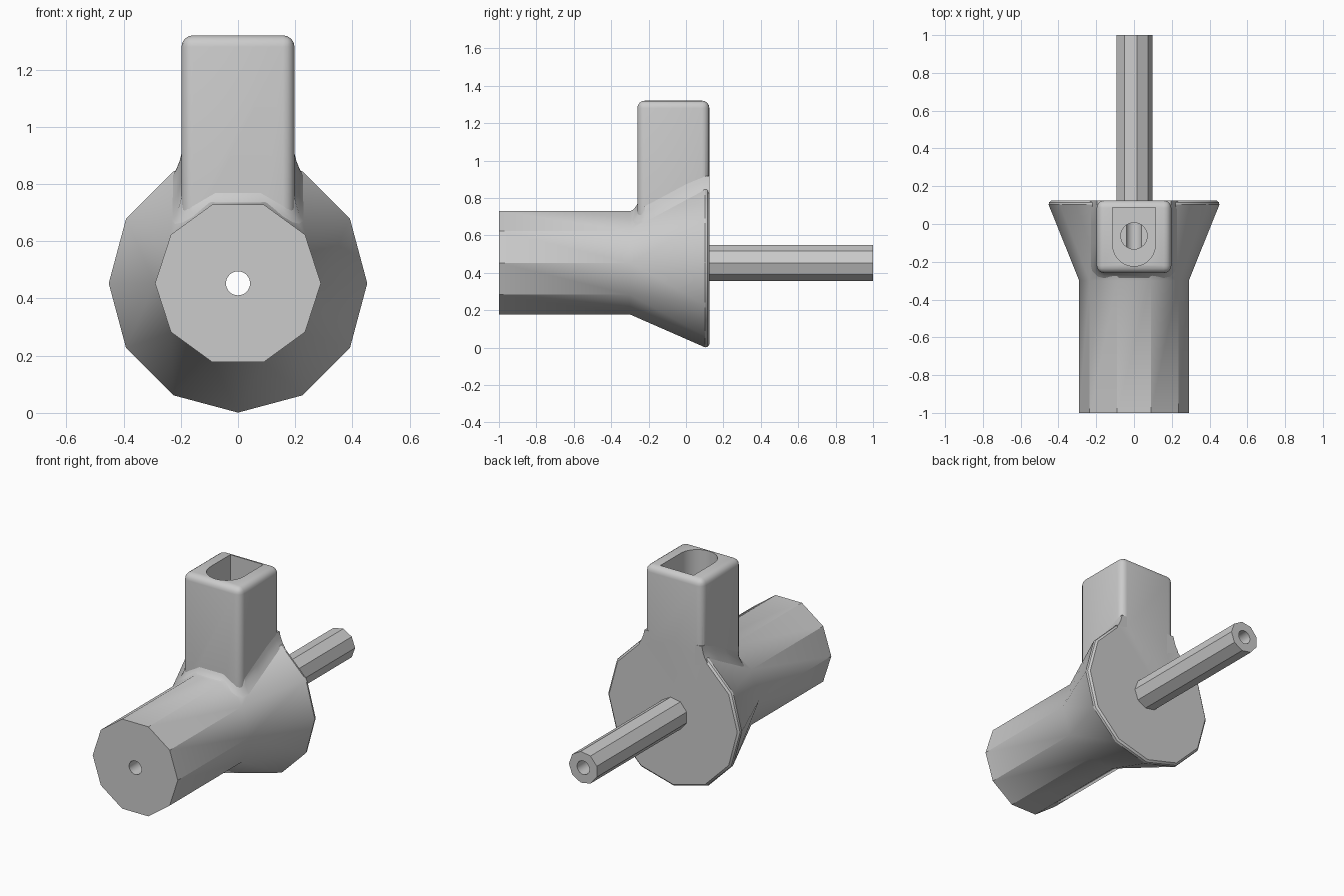
import bpy, bmesh
from math import sin, cos, pi, radians
from mathutils import Vector
from mathutils.bvhtree import BVHTree

if "Cube" in bpy.data.objects:
    bpy.data.objects.remove(bpy.data.objects["Cube"])

AXIS = 0.453      # height of the barrel axis
BACK = 0.125      # plane of the flat back

grey = bpy.data.materials.new("plain grey")
grey.use_nodes = True
grey.diffuse_color = (0.6, 0.6, 0.6, 1)
grey.node_tree.nodes["Principled BSDF"].inputs["Base Color"].default_value = (0.6, 0.6, 0.6, 1)


def finish(bm, name):
    bmesh.ops.recalc_face_normals(bm, faces=bm.faces[:])
    mesh = bpy.data.meshes.new(name)
    bm.to_mesh(mesh)
    bm.free()
    mesh.materials.append(grey)
    ob = bpy.data.objects.new(name, mesh)
    bpy.context.collection.objects.link(ob)
    return ob


def ring(sides, radius, y):
    return [Vector((radius * cos(2 * pi * i / sides), y, AXIS + radius * sin(2 * pi * i / sides)))
            for i in range(sides)]


def loft(sections, name):
    """Closed solid through matching cross-sections."""
    bm = bmesh.new()
    rows = [[bm.verts.new(p) for p in s] for s in sections]
    n = len(rows[0])
    for a, b in zip(rows, rows[1:]):
        for i in range(n):
            j = (i + 1) % n
            bm.faces.new((a[i], a[j], b[j], b[i]))
    bm.faces.new(rows[0])
    bm.faces.new(rows[-1])
    return finish(bm, name)


def select_only(ob):
    bpy.ops.object.select_all(action='DESELECT')
    bpy.context.view_layer.objects.active = ob
    ob.select_set(True)


def combine(target, other, operation):
    mod = target.modifiers.new(operation, 'BOOLEAN')
    mod.operation = operation
    mod.solver = 'EXACT'
    mod.object = other
    select_only(target)
    bpy.ops.object.modifier_apply(modifier=mod.name)
    bpy.data.objects.remove(other)


# Body: flared flange as a hull, with the barrel walls drawn from its front
bm = bmesh.new()
for p in (ring(10, 0.29, -0.3) + ring(12, 0.443, 0.09) + ring(12, 0.452, 0.102)
          + ring(12, 0.449, 0.115) + ring(12, 0.437, BACK)):
    bm.verts.new(p)
bmesh.ops.convex_hull(bm, input=bm.verts[:])
bm.normal_update()
flare = BVHTree.FromBMesh(bm)
caps = [f for f in bm.faces if f.normal.y < -0.99]
bmesh.ops.delete(bm, geom=caps, context='FACES')
rim = [e for e in bm.edges if e.is_boundary]
walls = bmesh.ops.extrude_edge_only(bm, edges=rim)["geom"]
for v in walls:
    if isinstance(v, bmesh.types.BMVert):
        v.co.y = -1
bmesh.ops.holes_fill(bm, edges=[e for e in bm.edges if e.is_boundary], sides=0)
body = finish(bm, "feed_housing")

# Tower: box with rounded sides and top
bm = bmesh.new()
bmesh.ops.create_cube(bm, size=1)
for v in bm.verts:
    v.co = (v.co.x * 0.395, -0.0675 + v.co.y * 0.385, 0.91 + v.co.z * 0.82)
rounded = [e for e in bm.edges if max(v.co.z for v in e.verts) > 1]
bmesh.ops.bevel(bm, geom=rounded, offset=0.04, segments=4, profile=0.5, affect='EDGES')
tower = finish(bm, "tower")

# Rear tube
tube = loft([ring(9, 0.098, 0.06), ring(9, 0.098, 1.0)], "rear_tube")

for part in (tower, tube):
    combine(body, part, 'UNION')

# Rounded feed pocket, its round outlet, and the bore along the axis
arc = [(0.113 * cos(a), -0.11 - 0.113 * sin(a)) for a in (pi * i / 20 for i in range(21))]
outline = arc + [(-0.113, 0.087), (0.113, 0.087)]
circle = [(0.07 * cos(a), -0.063 + 0.07 * sin(a)) for a in (2 * pi * i / 32 for i in range(32))]
pocket = loft([[(x, y, z) for x, y in outline] for z in (0.66, 1.5)], "pocket_cutter")
outlet = loft([[(x, y, z) for x, y in circle] for z in (AXIS - 0.01, 0.8)], "outlet_cutter")
bore = loft([ring(32, 0.042, -1.1), ring(32, 0.042, 1.1)], "bore_cutter")
for cutter in (pocket, outlet, bore):
    cutter.hide_render = True
    combine(body, cutter, 'DIFFERENCE')

# Fillet: concave skirt where the tower meets the flare
W, H, R = 0.1975, 0.075, 0.04
half = [((W, y), (1, 0)) for y in (BACK, 0.08, 0.0, -0.1, -0.22)]
half += [((W - R + R * cos(a), -0.22 - R * sin(a)), (cos(a), -sin(a)))
         for a in (pi / 6, pi / 3, pi / 2)]
half += [((0.08, -0.26), (0, -1)), ((0, -0.26), (0, -1))]
path = half + [((-p[0], p[1]), (-n[0], n[1])) for p, n in reversed(half[:-1])]


def surface(p):
    hit = flare.ray_cast(Vector((p.x, min(p.y, 0.085), 2)), Vector((0, 0, -1)))[0]
    return hit.z


sections = []
for p, n in path:
    p, n = Vector(p), Vector(n)
    top = surface(p)
    side = abs(n.x) > 0.9
    height = H if side else 0.03
    inner = (p - n * (0.05 if side else 0.03)).to_3d()
    section = [inner + Vector((0, 0, top - 0.06))]
    for out, up in ((0.035, 0), (0.018, 0.2), (0.006, 0.55), (-0.002, 1)):
        q = p + n * out
        section.append(Vector((q.x, q.y, surface(q) * (1 - up) + top * up + height * up - 0.004)))
    section.append(inner + Vector((0, 0, top + height - 0.004)))
    sections.append(section)
fillet = loft(sections, "tower_fillet")

for ob in (body, fillet):
    select_only(ob)
    bpy.ops.object.shade_smooth_by_angle(angle=radians(30))
